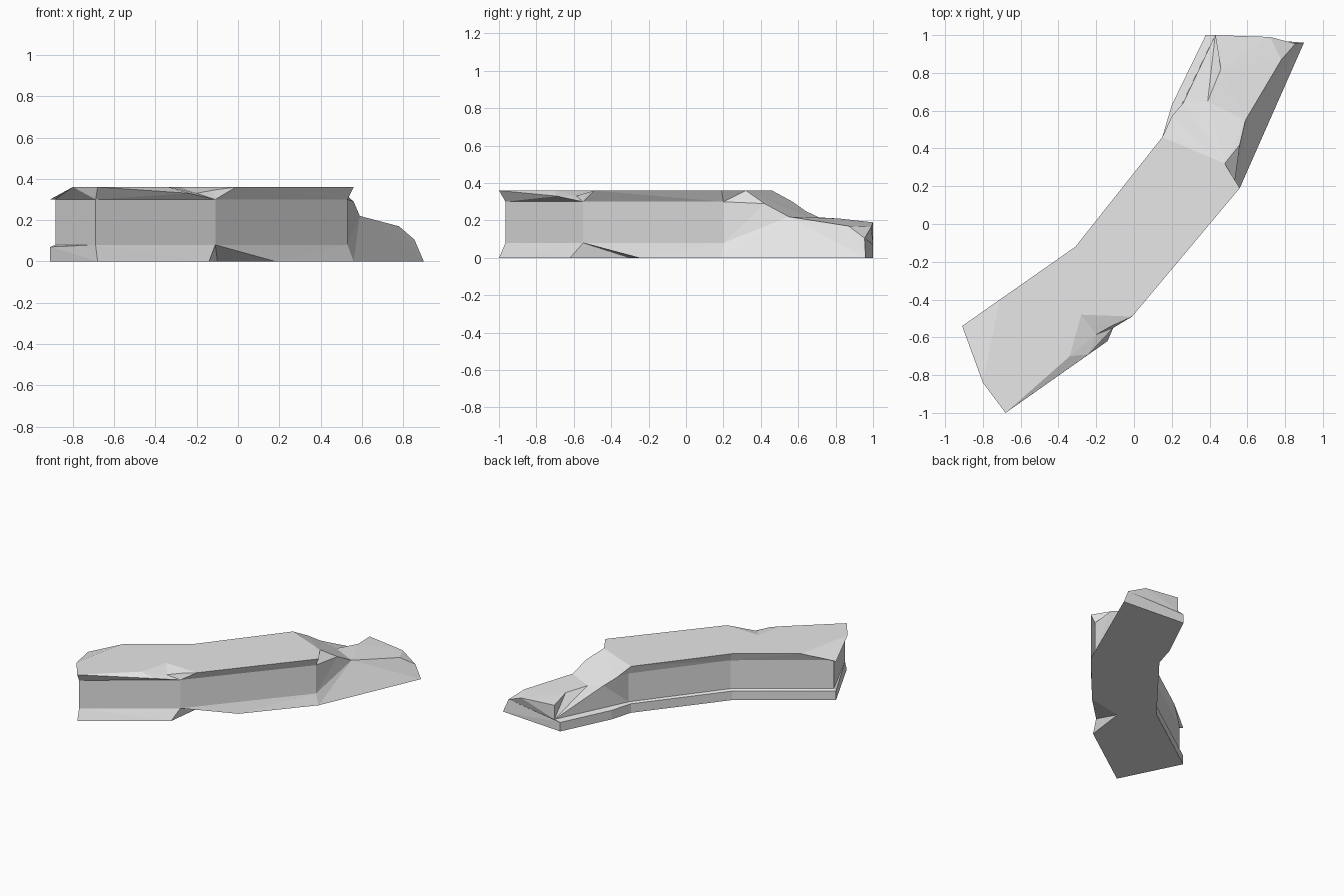
import bpy
import bmesh

default_cube = bpy.data.objects.get("Cube")
if default_cube:
    bpy.data.objects.remove(default_cube, do_unlink=True)

GROUND, LIP, FOOT, EAVE, TOP = 0.0, 0.07, 0.08, 0.30, 0.36

stone = bpy.data.materials.new("pale_grey_stone")
stone.use_nodes = True
stone.diffuse_color = (0.8, 0.8, 0.8, 1)
stone.node_tree.nodes["Principled BSDF"].inputs["Base Color"].default_value = stone.diffuse_color

bm = bmesh.new()
shared_verts = {}


def vert(point):
    """Return one shared vertex for each position."""
    key = tuple(round(c, 4) for c in point)
    if key not in shared_verts:
        shared_verts[key] = bm.verts.new(key)
    return shared_verts[key]


def facet(*points):
    """Add one flat rock facet."""
    bm.faces.new([vert(p) for p in points])


def bridge(lower, upper):
    """Join two open paths of equal length with quads."""
    for i in range(len(lower) - 1):
        facet(lower[i], lower[i + 1], upper[i + 1], upper[i])


def at(plan, z):
    """Lift plan points to one height."""
    return [(x, y, z) for x, y in plan]


# Plan of the bent ridge: neck left, bend left, end left, end right, bend right, neck right
outer_plan = [(.15, .46), (-.31, -.12), (-.91, -.54), (-.68, -1), (-.14, -.62), (.56, .19)]
wall_plan = [(.17, .46), (-.29, -.13), (-.885, -.55), (-.69, -.965), (-.11, -.55), (.53, .2)]
base = at(outer_plan, GROUND)
lip = at(outer_plan, LIP)
foot = at(wall_plan, FOOT)
eave = at(wall_plan, EAVE)
rim = at(outer_plan, TOP)
end_tip = (*outer_plan[2], EAVE)

# Upright walls, stepped plinth on the left, sloping plinth on the end and right
bridge(foot, eave)
bridge(base[:3], lip[:3])
bridge(lip[:3], foot[:3])
facet(base[2], base[3], foot[3], foot[2], lip[2])
bridge(base[3:5], foot[3:5])

# Undercut in the plinth at the bend
cut_deep, cut_exit = at([(-.1, -.3), (.18, -.25)], GROUND)
facet(base[4], cut_deep, foot[4])
facet(cut_deep, cut_exit, foot[4])
facet(cut_exit, base[5], foot[5], foot[4])

# Overhanging rim on the long left side and the far end
chamfer_left, chamfer_right = at([(-.71, -.4), (-.8, -.84)], TOP)
bridge(eave[:2], rim[:2])
facet(eave[1], eave[2], end_tip, chamfer_left)
facet(eave[1], chamfer_left, rim[1])
facet(eave[2], eave[3], chamfer_right, end_tip)
facet(eave[3], rim[3], chamfer_right)
facet(end_tip, chamfer_right, chamfer_left)

# Chipped rim on the right side
chip_start, chip_inner, chip_end = at([(-.34, -.7), (-.28, -.48), (-.01, -.49)], TOP)
chip_low = (-.2, -.585, .33)
chip_brow = (-.24, -.69, .33)
chip_lip = (-.12, -.54, .345)
facet(eave[3], eave[4], chip_brow)
facet(eave[3], chip_brow, rim[3])
facet(rim[3], chip_brow, chip_start)
facet(chip_start, chip_brow, chip_low)
facet(chip_brow, eave[4], chip_low)
facet(chip_start, chip_low, chip_inner)
facet(chip_low, chip_lip, chip_inner)
facet(eave[4], chip_lip, chip_low)
facet(eave[4], chip_end, chip_lip)
facet(chip_inner, chip_lip, chip_end)
facet(eave[4], eave[5], rim[5], chip_end)

# Flat top of the ridge
brow = (.48, .32, TOP)
facet(rim[3], chip_start, chip_inner, chip_end, rim[5], brow,
      rim[0], rim[1], chamfer_left, chamfer_right)

# Slope from the ridge down to the low toe
brow_low = (.56, .42, .29)
saddle = (.59, .55, .22)
recess_inner = (.39, .65, .22)
recess_top = (.26, .64, .25)
shoulder = (.2, .57, EAVE)
facet(rim[5], eave[5], brow_low, brow)
facet(brow, brow_low, saddle)
facet(brow, saddle, recess_inner)
facet(brow, recess_inner, recess_top)
facet(brow, recess_top, shoulder)
facet(brow, shoulder, rim[0])

# Top of the toe
toe_crest = (.78, .87, .17)
toe_edge = (.855, .955, .105)
toe_back = (.72, .99, .165)
recess_back = (.43, 1, .19)
recess_mid = (.46, .82, .21)
facet(saddle, toe_crest, recess_mid, recess_inner)
facet(toe_crest, toe_back, recess_back, recess_mid)
facet(toe_crest, toe_edge, toe_back)

# Right flank and back of the toe
toe_tip, toe_base = at([(.9, .96), (.38, 1)], GROUND)
toe_lip = (*toe_base[:2], LIP)
toe_foot = (.43, 1, FOOT)
facet(eave[5], foot[5], saddle, brow_low)
facet(foot[5], base[5], saddle)
facet(base[5], toe_tip, toe_crest, saddle)
facet(toe_tip, toe_edge, toe_crest)
facet(recess_back, toe_back, toe_edge, toe_tip, toe_base, toe_lip, toe_foot)

# Recess on the left of the toe
facet(recess_back, toe_foot, recess_mid)
facet(recess_mid, toe_foot, recess_inner)
facet(recess_inner, toe_foot, recess_top)
facet(recess_top, toe_foot, foot[0])
facet(recess_top, foot[0], shoulder)
facet(shoulder, foot[0], eave[0])
facet(rim[0], shoulder, eave[0])

# Stepped plinth along the left of the toe
bulge_base, bulge_lip = [(.2, .63, z) for z in (GROUND, LIP)]
bridge([toe_base, bulge_base, base[0]], [toe_lip, bulge_lip, lip[0]])
facet(toe_lip, bulge_lip, toe_foot)
facet(bulge_lip, lip[0], foot[0], toe_foot)

# Underside
facet(*base[:5], cut_deep, cut_exit, base[5], toe_tip, toe_base, bulge_base)

bmesh.ops.triangulate(bm, faces=bm.faces[:])
bmesh.ops.recalc_face_normals(bm, faces=bm.faces[:])

mesh = bpy.data.meshes.new("rock_ridge")
bm.to_mesh(mesh)
bm.free()
mesh.materials.append(stone)
ridge = bpy.data.objects.new("rock_ridge", mesh)
bpy.context.scene.collection.objects.link(ridge)
